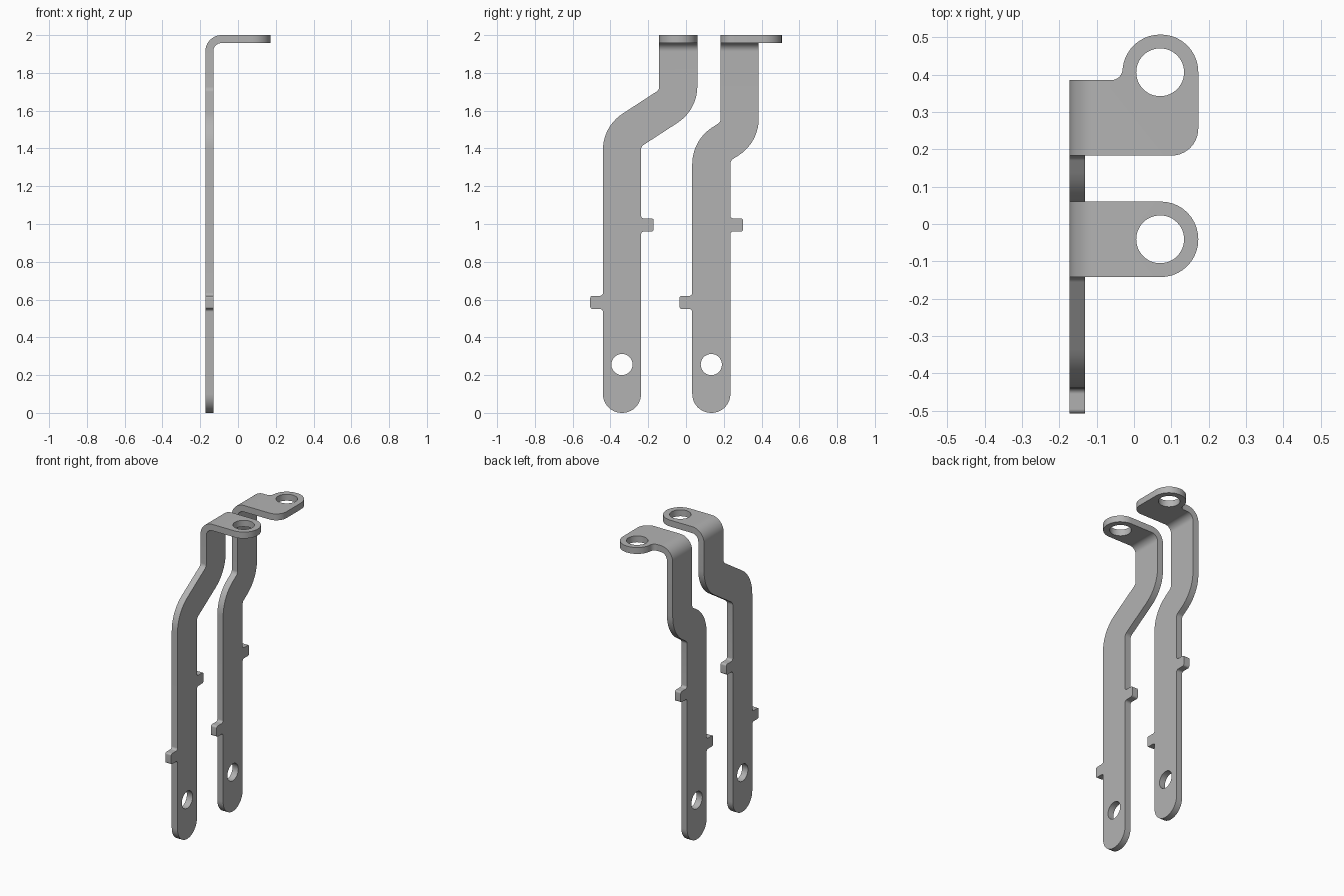
import bpy, bmesh, math
from mathutils import Vector

if "Cube" in bpy.data.objects:
    bpy.data.objects.remove(bpy.data.objects["Cube"])

THICK = 0.042
HALF = 0.101                      # half width of a strip
MID_X = -0.152                    # mid plane of the upright
BEND_R = 0.065                    # mid-line bend radius
BEND_Z = 2 - THICK / 2 - BEND_R   # height where the bend starts
BEND_LEN = BEND_R * math.pi / 2
FLAT = BEND_Z + BEND_LEN - (MID_X + BEND_R)   # unrolled length at x = 0

grey = bpy.data.materials.new("grey_metal")
grey.use_nodes = True
colour = (0.45, 0.45, 0.45, 1)
grey.diffuse_color = colour
grey.node_tree.nodes["Principled BSDF"].inputs["Base Color"].default_value = colour


def rounded(corners, steps=10):
    """Closed outline with a fillet of the given radius at every corner."""
    out = []
    for i, (x, y, r) in enumerate(corners):
        p = Vector((x, y))
        a = (Vector(corners[i - 1][:2]) - p).normalized()
        b = (Vector(corners[(i + 1) % len(corners)][:2]) - p).normalized()
        half = a.angle(b) / 2
        centre = p + (a + b).normalized() * (r / math.sin(half))
        start = p + a * (r / math.tan(half)) - centre
        sweep = start.angle_signed(p + b * (r / math.tan(half)) - centre)
        for k in range(steps + 1):
            t = -sweep * k / steps
            c, s = math.cos(t), math.sin(t)
            out.append(centre + Vector((c * start.x - s * start.y, s * start.x + c * start.y)))
    return out


def circle(cx, cy, r, n=48):
    return [Vector((cx + r * math.cos(math.tau * i / n), cy + r * math.sin(math.tau * i / n)))
            for i in range(n)]


def locating_tab(edge, z0, z1, side):
    """Small side tab, listed in the direction the outline runs."""
    tip = edge + side * 0.067
    pts = [(edge, z0, 0.015), (tip, z0, 0.012), (tip, z1, 0.012), (edge, z1, 0.015)]
    return pts if side > 0 else pts[::-1]


def bend(co):
    """Fold the flat pattern (y, length, offset) into the upright and top lug."""
    y, v, w = co
    angle = min(max((v - BEND_Z) / BEND_LEN, 0), 1) * math.pi / 2
    r = BEND_R + w
    x = MID_X + BEND_R - r * math.cos(angle) + max(v - BEND_Z - BEND_LEN, 0)
    z = BEND_Z + r * math.sin(angle) + min(v - BEND_Z, 0)
    return Vector((x, y, z))


def terminal(name, axis, top_axis, low_z, high_z, lug, hole_y):
    left, right = axis - HALF, axis + HALF
    top_left, top_right = top_axis - HALF, top_axis + HALF
    rise = 0.65 * (top_right - right)
    outline = [(left, 0, 0.1), (right, 0, 0.1)]
    outline += locating_tab(right, 0.96, 1.03, 1)
    outline += [(right, low_z, 0.03), (top_right, low_z + rise, 0.23)]
    outline += [(y, x + FLAT, r) for x, y, r in lug]
    outline += [(top_left, high_z, 0.03), (left, high_z - rise, 0.23)]
    outline += locating_tab(left, 0.55, 0.62, -1)
    loops = [rounded(outline), circle(axis, 0.256, 0.056), circle(hole_y, 0.07 + FLAT, 0.064)]

    # flat pattern with holes
    bm = bmesh.new()
    for loop in loops:
        vs = [bm.verts.new((p.x, p.y, -THICK / 2)) for p in loop]
        for i, v in enumerate(vs):
            bm.edges.new((vs[i - 1], v))
    bmesh.ops.remove_doubles(bm, verts=bm.verts[:], dist=1e-5)
    bmesh.ops.triangle_fill(bm, use_beauty=True, edges=bm.edges[:])
    # fold lines
    for i in range(13):
        bmesh.ops.bisect_plane(bm, geom=bm.verts[:] + bm.edges[:] + bm.faces[:],
                               plane_co=(0, BEND_Z + BEND_LEN * i / 12, 0), plane_no=(0, 1, 0))
    # sheet thickness, then fold
    ext = bmesh.ops.extrude_face_region(bm, geom=bm.faces[:], use_keep_orig=True)
    for v in ext["geom"]:
        if isinstance(v, bmesh.types.BMVert):
            v.co.z += THICK
    for v in bm.verts:
        v.co = bend(v.co)
    bmesh.ops.recalc_face_normals(bm, faces=bm.faces[:])
    mesh = bpy.data.meshes.new(name)
    bm.to_mesh(mesh)
    bm.free()
    mesh.materials.append(grey)
    obj = bpy.data.objects.new(name, mesh)
    bpy.context.collection.objects.link(obj)
    bpy.ops.object.select_all(action="DESELECT")
    obj.select_set(True)
    bpy.context.view_layer.objects.active = obj
    bpy.ops.object.shade_smooth_by_angle(angle=math.radians(30))


# front strip with a round-ended lug
terminal("front_terminal", -0.339, -0.041, 1.41, 1.71,
         [(0.172, 0.06, 0.1), (0.172, -0.142, 0.1)], -0.041)

# rear strip with an offset eyelet lug
terminal("rear_terminal", 0.134, 0.284, 1.335, 1.54,
         [(-0.033, 0.385, 0.03), (-0.023, 0.507, 0.101), (0.172, 0.507, 0.1),
          (0.172, 0.183, 0.072)], 0.406)
